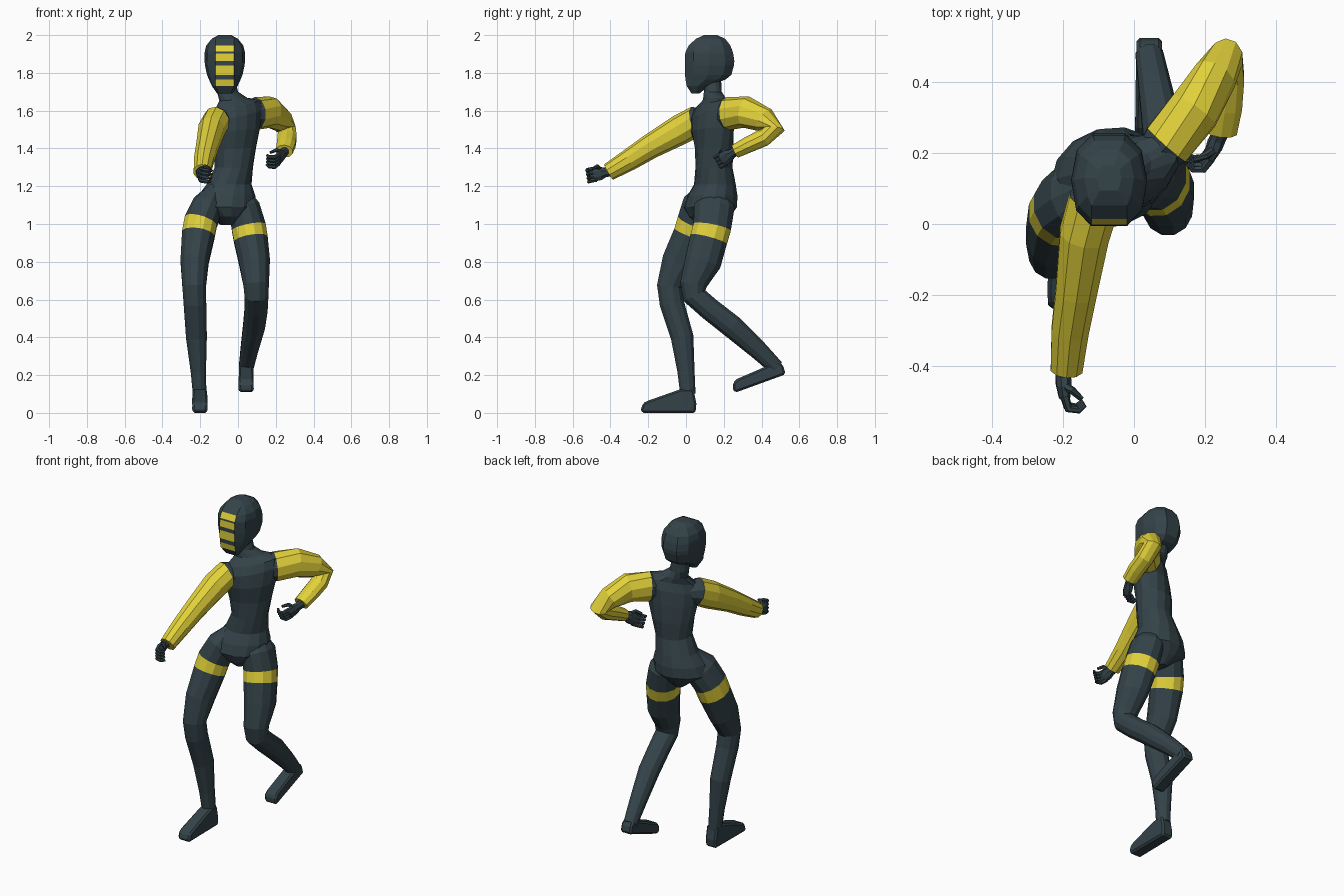
import bpy, bmesh, math
from mathutils import Vector as V, Matrix


def material(name, rgb):
    m = bpy.data.materials.new(name)
    m.diffuse_color = (*rgb, 1)
    return m


MATS = [material("dark slate", (0.034, 0.056, 0.066)),
        material("yellow", (0.76, 0.64, 0.042))]


def finish(bm, name):
    bmesh.ops.recalc_face_normals(bm, faces=bm.faces)
    me = bpy.data.meshes.new(name)
    bm.to_mesh(me)
    bm.free()
    for m in MATS:
        me.materials.append(m)
    ob = bpy.data.objects.new(name, me)
    bpy.context.collection.objects.link(ob)
    return ob


def loft(bm, rings, yellow=lambda seg, side: False):
    rows = [[bm.verts.new(p) for p in r] for r in rings]
    n = len(rows[0])
    for s in range(len(rows) - 1):
        for i in range(n):
            j = (i + 1) % n
            f = bm.faces.new((rows[s][i], rows[s][j], rows[s + 1][j], rows[s + 1][i]))
            f.material_index = int(yellow(s, i))
    for s, r in ((0, rows[0]), (len(rows) - 2, rows[-1])):
        f = bm.faces.new(r)
        f.material_index = int(yellow(s, 0))


def tube(bm, pts, sides=10, ref=(1, 0, 0), yellow=lambda seg, side: False):
    """Limb through (x, y, z, half width, half depth) stations."""
    c = [V(p[:3]) for p in pts]
    rings = []
    for k, p in enumerate(pts):
        t = V()
        if k:
            t += (c[k] - c[k - 1]).normalized()
        if k < len(c) - 1:
            t += (c[k + 1] - c[k]).normalized()
        t.normalize()
        a = V(ref) - t * t.dot(V(ref))
        a.normalize()
        b = t.cross(a)
        rings.append([c[k] + a * p[3] * math.cos(w) + b * p[4] * math.sin(w)
                      for w in (2 * math.pi * (i + 0.5) / sides for i in range(sides))])
    loft(bm, rings, yellow)


# torso and neck: x, y, z, half width, half depth, yaw in degrees, sideways tilt
TORSO = [(-0.06, 0.125, 0.995, 0.03, 0.06, 15, 0),
         (-0.065, 0.125, 1.04, 0.085, 0.115, 15, 0),
         (-0.07, 0.13, 1.09, 0.165, 0.14, 15, 0),
         (-0.06, 0.14, 1.15, 0.153, 0.132, 15, 0),
         (-0.047, 0.153, 1.21, 0.12, 0.11, 18, 0),
         (-0.022, 0.148, 1.30, 0.103, 0.097, 22, 0),
         (-0.018, 0.15, 1.40, 0.12, 0.098, 28, 0.05),
         (-0.01, 0.14, 1.50, 0.142, 0.1, 34, 0.1),
         (-0.005, 0.14, 1.58, 0.155, 0.09, 36, 0.2),
         (0, 0.145, 1.63, 0.145, 0.07, 36, 0.2),
         (-0.025, 0.15, 1.66, 0.08, 0.055, 30, 0.1),
         (-0.055, 0.142, 1.70, 0.056, 0.048, 10, 0),
         (-0.068, 0.14, 1.78, 0.05, 0.045, 0, 0)]
rings = []
for x, y, z, rx, ry, yaw, tilt in TORSO:
    rot = Matrix.Rotation(math.radians(yaw), 3, 'Z')
    ring = []
    for i in range(14):
        w = 2 * math.pi * (i + 0.5) / 14
        lx = rx * math.cos(w)
        ring.append(V((x, y, z)) + rot @ V((lx, ry * math.sin(w), tilt * lx)))
    rings.append(ring)
bm = bmesh.new()
loft(bm, rings)
finish(bm, "torso")

# hooded head: z, half width, front y, back y; alternate front faces are bars
HEAD = [(1.69, 0.04, 0.03, 0.07), (1.73, 0.068, 0.004, 0.12),
        (1.765, 0.084, -0.003, 0.21), (1.79, 0.094, -0.005, 0.24),
        (1.84, 0.105, -0.006, 0.254), (1.863, 0.107, -0.006, 0.256),
        (1.902, 0.107, -0.004, 0.25), (1.912, 0.106, -0.002, 0.247),
        (1.945, 0.098, 0.014, 0.235), (1.98, 0.07, 0.052, 0.208),
        (2.0, 0.034, 0.095, 0.165)]
rings = []
for z, hw, yf, yb in HEAD:
    d = yb - yf
    half = [(min(0.05, hw * 0.74), yf), (hw * 0.87, yf + 0.17 * d), (hw, yf + 0.5 * d),
            (hw * 0.85, yf + 0.82 * d), (hw * 0.42, yb)]
    ring = half + [(-x, y) for x, y in reversed(half)]
    rings.append([(x - 0.07, y, z) for x, y in ring])
bm = bmesh.new()
loft(bm, rings, lambda s, i: i == 9 and s in (1, 3, 5, 7))
finish(bm, "head")

# legs, with a yellow band round each thigh
LEGS = {
    "right_leg": [(-0.115, 0.115, 1.19, 0.04, 0.05), (-0.158, 0.085, 1.10, 0.085, 0.107),
                  (-0.197, 0.05, 1.012, 0.091, 0.1),
                  (-0.21, 0.028, 0.945, 0.09, 0.098), (-0.23, -0.035, 0.80, 0.077, 0.096),
                  (-0.232, -0.088, 0.67, 0.065, 0.068), (-0.228, -0.075, 0.58, 0.062, 0.067),
                  (-0.22, -0.02, 0.40, 0.057, 0.062), (-0.21, 0.0, 0.22, 0.042, 0.047),
                  (-0.203, 0.01, 0.10, 0.037, 0.042)],
    "left_leg": [(0.0, 0.155, 1.19, 0.04, 0.05), (0.033, 0.15, 1.09, 0.085, 0.11),
                 (0.057, 0.138, 0.982, 0.094, 0.104),
                 (0.068, 0.12, 0.918, 0.093, 0.103), (0.087, 0.09, 0.80, 0.085, 0.1),
                 (0.096, 0.04, 0.68, 0.07, 0.074), (0.098, 0.045, 0.62, 0.065, 0.066),
                 (0.096, 0.125, 0.55, 0.063, 0.062), (0.085, 0.24, 0.46, 0.06, 0.063),
                 (0.06, 0.38, 0.335, 0.048, 0.052), (0.043, 0.478, 0.24, 0.04, 0.042)]}
for name, pts in LEGS.items():
    bm = bmesh.new()
    tube(bm, pts, 12, yellow=lambda s, i: s == 2)
    finish(bm, name)


# feet: side profile pushed out to the foot width
def foot(name, x, y, z, pitch, h):
    prof = [(0.05, 0), (0.055, 0.05), (0.04, h), (-0.03, h), (-0.2, 0.065),
            (-0.228, 0.052), (-0.238, 0.02), (-0.235, 0)]
    width = [0.036, 0.036, 0.036, 0.038, 0.042, 0.04, 0.038, 0.039]
    rot = Matrix.Rotation(math.radians(pitch), 3, 'X')
    rings = [[V((x, y, z)) + rot @ V((sx * w, py, pz))
              for (py, pz), w in zip(prof, width)] for sx in (-1, 1)]
    bm = bmesh.new()
    loft(bm, rings)
    ob = finish(bm, name)
    mod = ob.modifiers.new("bevel", 'BEVEL')
    mod.width, mod.segments = 0.01, 1


foot("right_foot", -0.202, 0, 0, 0, 0.125)
foot("left_foot", 0.043, 0.48, 0.187, 20, 0.075)

# arms: dark shoulder segment, then yellow sleeve
ARMS = {
    "right_arm": [(-0.07, 0.12, 1.555, 0.05, 0.05), (-0.115, 0.055, 1.545, 0.076, 0.08),
                  (-0.14, -0.03, 1.50, 0.073, 0.08), (-0.163, -0.19, 1.41, 0.061, 0.066),
                  (-0.18, -0.30, 1.34, 0.055, 0.058), (-0.19, -0.41, 1.275, 0.047, 0.047)],
    "left_arm": [(0.04, 0.17, 1.58, 0.05, 0.06), (0.092, 0.225, 1.585, 0.075, 0.088),
                 (0.17, 0.32, 1.592, 0.075, 0.084), (0.228, 0.415, 1.55, 0.063, 0.068),
                 (0.258, 0.465, 1.50, 0.052, 0.058), (0.26, 0.41, 1.457, 0.053, 0.047),
                 (0.255, 0.33, 1.42, 0.052, 0.043), (0.245, 0.26, 1.385, 0.047, 0.037)]}
for name, pts in ARMS.items():
    bm = bmesh.new()
    tube(bm, pts, 10, yellow=lambda s, i: s > 0)
    finish(bm, name)


# hands: palm, four curled fingers and a thumb
def hand(name, wrist, knuckle, curl, thumb):
    w, k, c = V(wrist), V(knuckle), V(curl).normalized()
    d = (k - w).normalized()
    s = d.cross(c).normalized()
    bm = bmesh.new()
    mid = w.lerp(k, 0.5)
    tube(bm, [(*(w - d * 0.03), 0.024, 0.026), (*w.lerp(k, 0.2), 0.023, 0.027),
              (*mid, 0.023, 0.038), (*k, 0.016, 0.04)], 8, c)
    for i in (-1.5, -0.5, 0.5, 1.5):
        p = k + s * i * 0.02
        path = [p - d * 0.01, p + d * 0.026 + c * 0.008,
                p + d * 0.03 + c * 0.036, p + d * 0.014 + c * 0.055]
        tube(bm, [(*q, r, r) for q, r in zip(path, (0.012, 0.012, 0.01, 0.007))], 6, s)
    side = s * thumb
    path = [mid + side * 0.02, mid + side * 0.042 + c * 0.02 + d * 0.01,
            mid + side * 0.036 + c * 0.045 + d * 0.035]
    tube(bm, [(*q, r, r) for q, r in zip(path, (0.013, 0.011, 0.008))], 6, d)
    finish(bm, name)


hand("right_hand", (-0.2, -0.415, 1.275), (-0.196, -0.49, 1.262), (1, 0, -0.1), 1)
hand("left_hand", (0.243, 0.255, 1.38), (0.212, 0.19, 1.34), (-1, 0.1, 0.1), -1)
